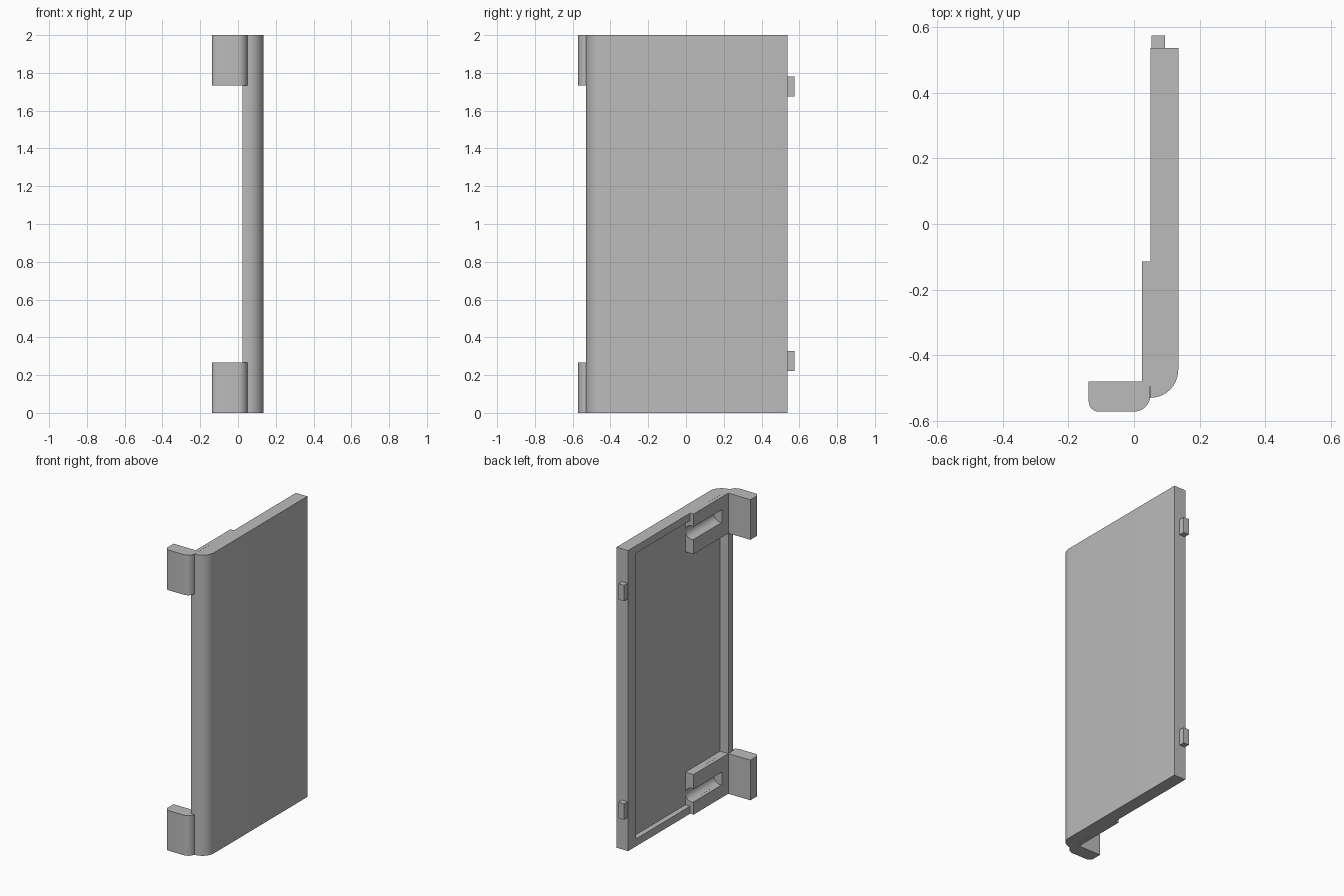
import bpy, bmesh
from math import sin, cos, pi, radians
from mathutils import Matrix, Vector

cube = bpy.data.objects.get("Cube")
if cube:
    bpy.data.objects.remove(cube, do_unlink=True)

grey = bpy.data.materials.new("plain grey")
grey.use_nodes = True
grey.diffuse_color = (0.5, 0.5, 0.5, 1)
grey.node_tree.nodes["Principled BSDF"].inputs["Base Color"].default_value = (0.5, 0.5, 0.5, 1)


def arc(cx, cy, r, start, end, steps=10):
    angles = [radians(start + (end - start) * i / steps) for i in range(steps + 1)]
    return [(cx + r * cos(a), cy + r * sin(a)) for a in angles]


def prism(name, points, low, high, along="z"):
    """Extrude a closed profile: xy points along z, or yz points along x."""
    place = (lambda p, h: (p[0], p[1], h)) if along == "z" else (lambda p, h: (h, p[0], p[1]))
    bm = bmesh.new()
    base = bm.faces.new([bm.verts.new(place(p, low)) for p in points])
    new = bmesh.ops.extrude_face_region(bm, geom=[base])["geom"]
    step = Vector(place((0, 0), high - low))
    bmesh.ops.translate(bm, vec=step, verts=[v for v in new if isinstance(v, bmesh.types.BMVert)])
    bmesh.ops.recalc_face_normals(bm, faces=bm.faces)
    mesh = bpy.data.meshes.new(name)
    bm.to_mesh(mesh)
    bm.free()
    mesh.materials.append(grey)
    obj = bpy.data.objects.new(name, mesh)
    bpy.context.collection.objects.link(obj)
    return obj


def box(name, x0, x1, y0, y1, z0, z1):
    return prism(name, [(x0, y0), (x1, y0), (x1, y1), (x0, y1)], z0, z1)


def cut(obj, cutter):
    mod = obj.modifiers.new("cut", "BOOLEAN")
    mod.operation, mod.solver, mod.object = "DIFFERENCE", "EXACT", cutter
    cutter.hide_render = True
    cutter.hide_set(True)


H = 2.0          # panel height
CLIP = 0.267     # bracket height
INNER, FLOOR, OUTER = 0.05, 0.085, 0.135
FRONT, WALL, STEP, BACK = -0.53, -0.48, -0.115, 0.537

# Main panel with one rounded front corner
panel = prism("panel", [(OUTER, BACK), (INNER, BACK), (INNER, FRONT)]
              + arc(INNER, FRONT + 0.085, 0.085, -90, 0), 0, H)

# Shallow recess that leaves a rim and solid pads behind the brackets
recess = prism("recess_cutter", [
    (WALL, CLIP), (STEP, CLIP), (STEP, 0.05), (0.452, 0.05),
    (0.452, H - 0.05), (STEP, H - 0.05), (STEP, H - CLIP), (WALL, H - CLIP)],
    -0.1, FLOOR, along="x")
cut(panel, recess)

# Raised lip along the front edge between the brackets
lip = box("front_lip", 0.025, INNER, FRONT, WALL, CLIP, H - CLIP)

# Hooked brackets, each with a rounded channel open to the recess
profile = ([(-0.138, WALL), (0.025, WALL), (0.025, STEP), (INNER, STEP)]
           + arc(0, -0.522, 0.05, -8, -90) + arc(-0.108, -0.542, 0.03, -90, -180, 6))
parts = [panel]
for end, z0, slot_z in (("lower", 0, 0.127), ("upper", H - CLIP, H - 0.127)):
    bracket = prism(end + "_bracket", profile, z0, z0 + CLIP)
    circle = arc(0.04, slot_z, 0.0455, 0, 360 - 15, 23)
    slot = prism(end + "_slot_cutter", circle, 0, 0.31)
    # Lay the cutter along the depth of the bracket
    slot.data.transform(Matrix(((1, 0, 0, 0), (0, 0, 1, -0.415), (0, 1, 0, 0), (0, 0, 0, 1))))
    slot.data.flip_normals()
    cut(bracket, slot)
    cut(panel, slot)
    parts.append(bracket)

# Small locating tabs on the back edge
for end, z0 in (("lower", 0.222), ("upper", 1.676)):
    box(end + "_tab", 0.054, 0.095, BACK, 0.575, z0, z0 + 0.106)

# Bake the cuts, then smooth only the rounded surfaces
graph = bpy.context.evaluated_depsgraph_get()
baked = [(p, bpy.data.meshes.new_from_object(p.evaluated_get(graph))) for p in parts]
for part, mesh in baked:
    part.modifiers.clear()
    part.data = mesh
bpy.ops.object.select_all(action="DESELECT")
for part in parts:
    part.select_set(True)
bpy.context.view_layer.objects.active = panel
bpy.ops.object.shade_smooth_by_angle(angle=radians(30))
